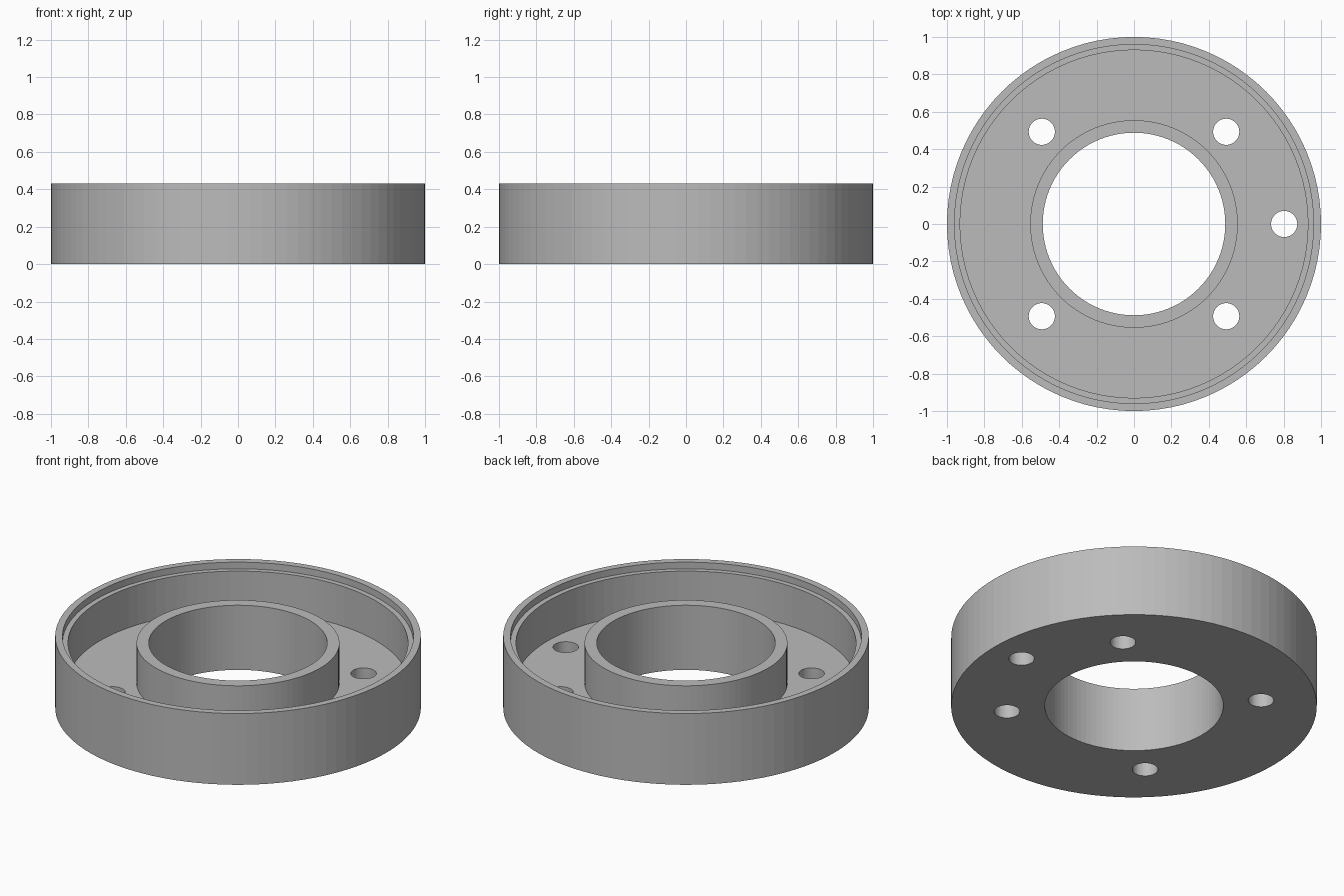
import bpy
import bmesh
from math import radians
from mathutils import Matrix, Vector

if "Cube" in bpy.data.objects:
    bpy.data.objects.remove(bpy.data.objects["Cube"], do_unlink=True)

SEGMENTS = 96
HEIGHT, LEDGE, FLOOR = 0.43, 0.39, 0.15
RIM, LIP, WALL, HUB, BORE = 1.0, 0.96, 0.93, 0.555, 0.488
HOLE_RADIUS = 0.07

# Plain grey metal
grey = bpy.data.materials.new("grey_metal")
grey.use_nodes = True
colour = (0.5, 0.5, 0.5, 1)
grey.diffuse_color = colour
grey.node_tree.nodes["Principled BSDF"].inputs["Base Color"].default_value = colour


def add_object(name, bm):
    bmesh.ops.recalc_face_normals(bm, faces=bm.faces)
    mesh = bpy.data.meshes.new(name)
    bm.to_mesh(mesh)
    bm.free()
    mesh.materials.append(grey)
    obj = bpy.data.objects.new(name, mesh)
    bpy.context.collection.objects.link(obj)
    return obj


# Ring housing: closed cross-section turned about the z axis
profile = [(BORE, 0), (RIM, 0), (RIM, HEIGHT), (LIP, HEIGHT), (LIP, LEDGE),
           (WALL, LEDGE), (WALL, FLOOR), (HUB, FLOOR), (HUB, LEDGE), (BORE, LEDGE)]
bm = bmesh.new()
verts = [bm.verts.new((r, 0, z)) for r, z in profile]
edges = [bm.edges.new((a, b)) for a, b in zip(verts, verts[1:] + verts[:1])]
bmesh.ops.spin(bm, geom=verts + edges, cent=(0, 0, 0), axis=(0, 0, 1),
               angle=radians(360), steps=SEGMENTS, use_merge=True)
bmesh.ops.remove_doubles(bm, verts=bm.verts, dist=0.0001)
housing = add_object("ring_housing", bm)

# Bolt holes: four on a square pattern and one near the rim
bm = bmesh.new()
centres = [(sx * 0.493, sy * 0.493) for sx in (-1, 1) for sy in (-1, 1)] + [(0.803, 0)]
for x, y in centres:
    bmesh.ops.create_cone(bm, cap_ends=True, segments=48, radius1=HOLE_RADIUS,
                          radius2=HOLE_RADIUS, depth=FLOOR * 2,
                          matrix=Matrix.Translation(Vector((x, y, FLOOR / 2))))
cutter = add_object("hole_cutter", bm)
cutter.hide_render = True

cut = housing.modifiers.new("bolt_holes", 'BOOLEAN')
cut.operation = 'DIFFERENCE'
cut.solver = 'EXACT'
cut.object = cutter
bpy.context.view_layer.objects.active = housing
bpy.ops.object.modifier_apply(modifier=cut.name)
bpy.data.objects.remove(cutter, do_unlink=True)
